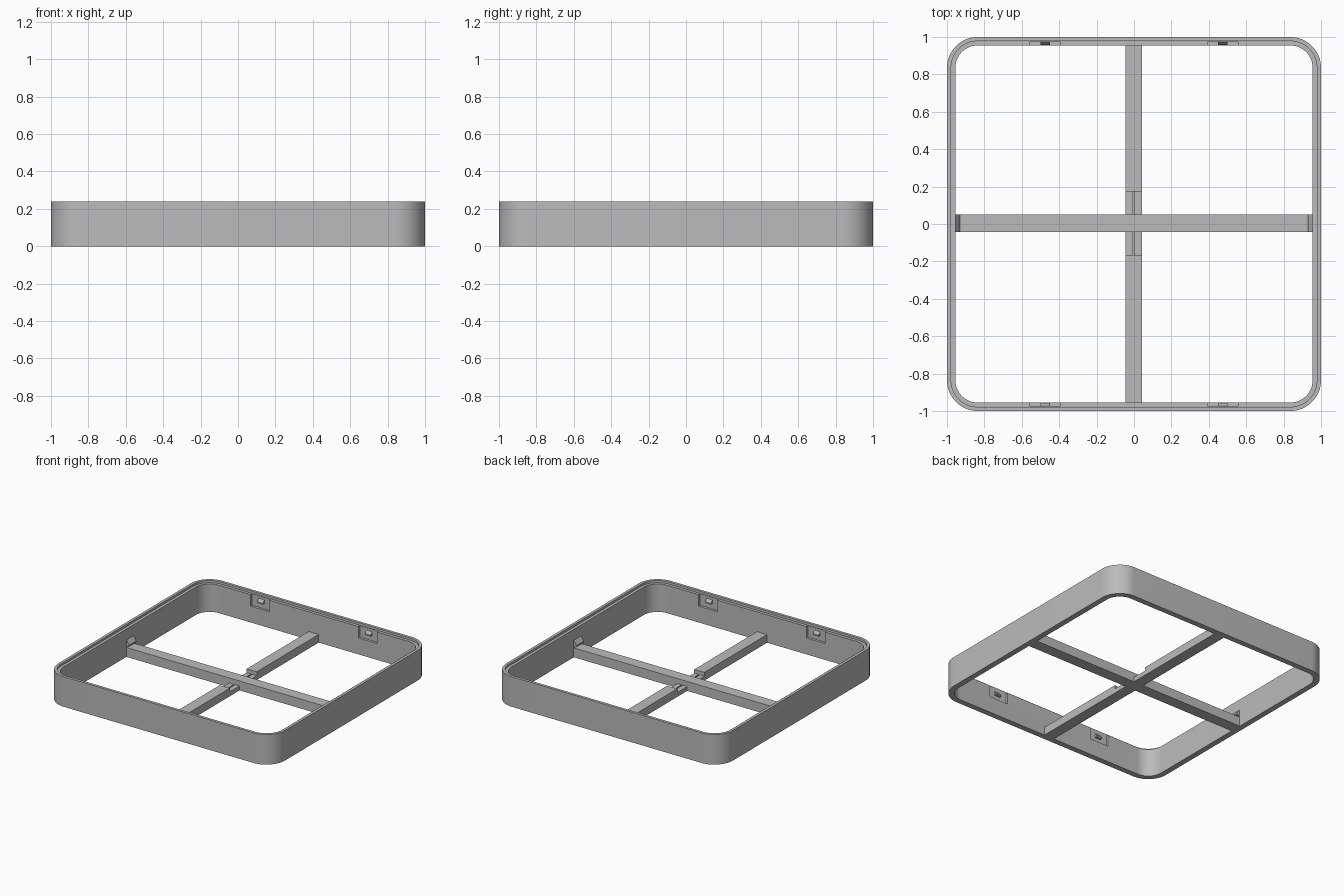
import bpy, bmesh, math

cube = bpy.data.objects.get("Cube")
if cube:
    bpy.data.objects.remove(cube, do_unlink=True)

grey = bpy.data.materials.new("mid grey")
grey.use_nodes = True
grey.diffuse_color = (0.5, 0.5, 0.5, 1)
grey.node_tree.nodes["Principled BSDF"].inputs["Base Color"].default_value = grey.diffuse_color


def finish(name, bm):
    bmesh.ops.recalc_face_normals(bm, faces=bm.faces)
    mesh = bpy.data.meshes.new(name)
    bm.to_mesh(mesh)
    bm.free()
    mesh.materials.append(grey)
    obj = bpy.data.objects.new(name, mesh)
    bpy.context.collection.objects.link(obj)
    return obj


def prism(name, points, offset):
    """Extrude a flat polygon along an offset vector."""
    bm = bmesh.new()
    face = bm.faces.new([bm.verts.new(p) for p in points])
    ext = bmesh.ops.extrude_face_region(bm, geom=[face])
    moved = [v for v in ext["geom"] if isinstance(v, bmesh.types.BMVert)]
    bmesh.ops.translate(bm, verts=moved, vec=offset)
    return finish(name, bm)


def box(name, x0, x1, y0, y1, z0, z1):
    base = [(x0, y0, z0), (x1, y0, z0), (x1, y1, z0), (x0, y1, z0)]
    return prism(name, base, (0, 0, z1 - z0))


def rounded_loop(bm, half, z, steps=16):
    """Square ring of vertices with rounded corners about fixed centres."""
    centre = 0.835
    verts = []
    for q, (sx, sy) in enumerate([(1, 1), (-1, 1), (-1, -1), (1, -1)]):
        for i in range(steps + 1):
            a = (q + i / steps) * math.pi / 2
            r = half - centre
            verts.append(bm.verts.new((sx * centre + r * math.cos(a),
                                       sy * centre + r * math.sin(a), z)))
    return verts


# Outer frame with a stepped inner ledge along the rim
WALL, LIP, LEDGE, TOP = 0.955, 0.978, 0.222, 0.24
section = [(1, 0), (1, TOP), (LIP, TOP), (LIP, LEDGE), (WALL, LEDGE), (WALL, 0)]
bm = bmesh.new()
rings = [rounded_loop(bm, h, z) for h, z in section]
for k, ring in enumerate(rings):
    other = rings[(k + 1) % len(rings)]
    for i in range(len(ring)):
        j = (i + 1) % len(ring)
        bm.faces.new((ring[i], ring[j], other[j], other[i]))
frame = finish("outer_frame", bm)

# Latch pockets in the front and back walls
for sx in (-1, 1):
    for sy in (-1, 1):
        x = sx * 0.475
        ys = sorted((sy * 0.94, sy * 0.974))
        cutter = box("pocket_cutter", x - 0.083, x + 0.083, *ys, 0.13, 0.26)
        cutter.hide_render = True
        mod = frame.modifiers.new("pocket", "BOOLEAN")
        mod.operation, mod.solver, mod.object = "DIFFERENCE", "EXACT", cutter
        bpy.context.view_layer.objects.active = frame
        bpy.ops.object.modifier_apply(modifier=mod.name)
        bpy.data.objects.remove(cutter, do_unlink=True)
        # Wedge-shaped latch hook inside the pocket
        hook = [(x - 0.025, sy * y, z) for y, z in
                ((0.976, 0.205), (0.957, 0.18), (0.957, 0.17), (0.976, 0.17))]
        prism("latch_hook", hook, (0.05, 0, 0))

bpy.ops.object.select_all(action="DESELECT")
frame.select_set(True)
bpy.context.view_layer.objects.active = frame
bpy.ops.object.shade_smooth_by_angle(angle=math.radians(30))

# Long cross beam
box("cross_beam", -0.96, 0.96, -0.042, 0.05, 0, 0.075)

# Lengthwise beam: full height outside, thin web and split pads at the middle
box("long_beam_web", -0.046, 0.043, -0.17, 0.175, 0, 0.02)
for name, y0, y1 in (("front", -0.96, -0.165), ("back", 0.175, 0.96)):
    box(name + "_long_beam", -0.046, 0.043, y0, y1, 0, 0.065)
for x0, x1 in ((-0.046, -0.006), (0.003, 0.043)):
    box("middle_pad", x0, x1, -0.165, 0.175, 0.02, 0.035)

# Sloped wedges on the side walls above the cross beam ends
for sx in (-1, 1):
    wedge = [(sx * x, -0.042, z) for x, z in
             ((0.958, 0.08), (0.93, 0.09), (0.93, 0.1), (0.958, 0.14))]
    prism("wall_wedge", wedge, (0, 0.092, 0))
